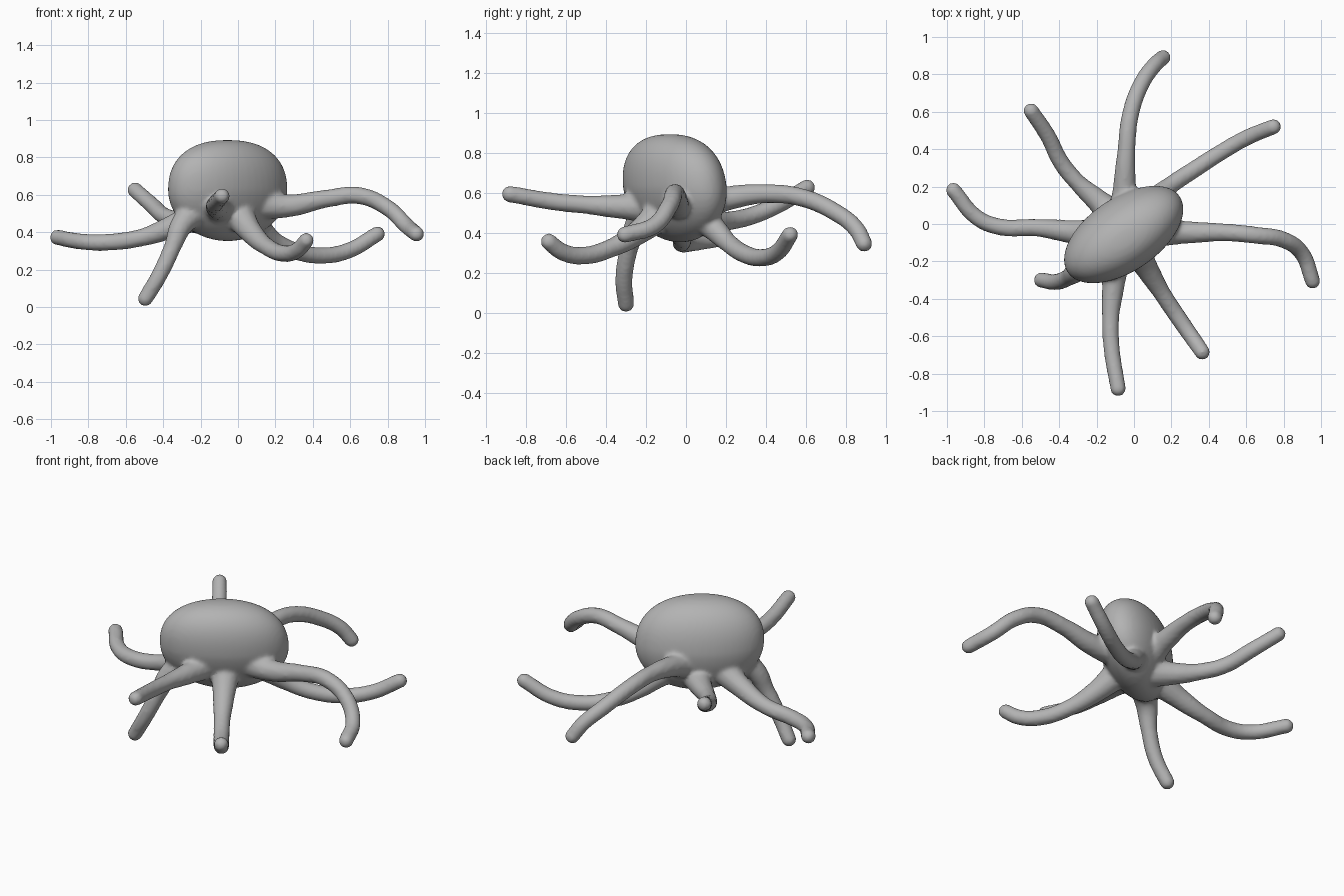
import bpy, bmesh, math
from mathutils import Matrix, Vector

if "Cube" in bpy.data.objects:
    bpy.data.objects.remove(bpy.data.objects["Cube"])

grey = bpy.data.materials.new("plain grey")
grey.diffuse_color = (0.45, 0.45, 0.45, 1)
grey.use_nodes = True
grey.node_tree.nodes["Principled BSDF"].inputs["Base Color"].default_value = grey.diffuse_color

# Centre lines of the eight arms, from inside the body to the tip
ARMS = {
    "back": [(-0.05, 0.08, 0.54), (-0.05, 0.2, 0.57), (-0.04, 0.4, 0.595), (-0.02, 0.58, 0.575),
             (0.04, 0.75, 0.5), (0.11, 0.85, 0.42), (0.155, 0.89, 0.345)],
    "back_right": [(0.05, 0.06, 0.49), (0.12, 0.14, 0.42), (0.2, 0.21, 0.35), (0.32, 0.29, 0.295),
                   (0.46, 0.38, 0.275), (0.6, 0.46, 0.305), (0.745, 0.52, 0.39)],
    "right": [(0.12, -0.04, 0.55), (0.26, -0.045, 0.54), (0.48, -0.045, 0.58), (0.65, -0.06, 0.595),
              (0.8, -0.085, 0.53), (0.9, -0.16, 0.435), (0.955, -0.305, 0.39)],
    "front_right": [(0.0, -0.12, 0.5), (0.07, -0.24, 0.4), (0.15, -0.37, 0.325),
                    (0.25, -0.52, 0.285), (0.32, -0.62, 0.305), (0.365, -0.685, 0.355)],
    "front": [(-0.1, -0.18, 0.53), (-0.11, -0.32, 0.53), (-0.125, -0.5, 0.54),
              (-0.12, -0.66, 0.555), (-0.085, -0.88, 0.593)],
    "front_left": [(-0.22, -0.18, 0.52), (-0.3, -0.245, 0.44), (-0.35, -0.285, 0.32),
                   (-0.42, -0.31, 0.17), (-0.495, -0.3, 0.045)],
    "left": [(-0.2, -0.06, 0.5), (-0.35, -0.04, 0.43), (-0.52, -0.02, 0.37), (-0.72, -0.015, 0.345),
             (-0.84, 0.035, 0.35), (-0.965, 0.18, 0.372)],
    "back_left": [(-0.1, 0.04, 0.46), (-0.2, 0.13, 0.45), (-0.3, 0.22, 0.46), (-0.39, 0.33, 0.485),
                  (-0.46, 0.47, 0.545), (-0.55, 0.605, 0.625)],
}
parts = []


def add_mesh(name, bm):
    me = bpy.data.meshes.new(name)
    bm.to_mesh(me)
    bm.free()
    ob = bpy.data.objects.new(name, me)
    bpy.context.collection.objects.link(ob)
    parts.append(ob)
    return ob


def add_arm(name, pts):
    """Tapering tube with a flared root and a rounded tip."""
    cu = bpy.data.curves.new(name, "CURVE")
    cu.dimensions = "3D"
    cu.bevel_depth = 1.0
    cu.bevel_resolution = 4
    cu.use_fill_caps = True
    cu.resolution_u = 10
    sp = cu.splines.new("BEZIER")
    sp.bezier_points.add(len(pts) - 1)
    last = len(pts) - 1
    for i, (bp, p) in enumerate(zip(sp.bezier_points, pts)):
        bp.co = p
        bp.handle_left_type = bp.handle_right_type = "AUTO"
        bp.radius = 0.085 if i == 0 else 0.062 if i == 1 else 0.051 - 0.009 * i / last
    ob = bpy.data.objects.new(name, cu)
    bpy.context.collection.objects.link(ob)
    parts.append(ob)
    bm = bmesh.new()
    bmesh.ops.create_icosphere(bm, subdivisions=3, radius=0.042,
                               matrix=Matrix.Translation(Vector(pts[-1])))
    add_mesh(name + "_tip", bm)


# Body: flattened oval, fuller at the top and pinched below, turned in plan
bm = bmesh.new()
bmesh.ops.create_uvsphere(bm, u_segments=48, v_segments=32, radius=1)
for v in bm.verts:
    x, y, z = v.co
    if z > 0:
        n = 2.35
        k = (math.hypot(x, y) ** n + z ** n) ** (-1 / n)
        x, y, z = x * k, y * k, z * k
    else:
        y *= 1 + 0.12 * z
    v.co = (x * 0.362, y * 0.195, z * 0.27)
bm.transform(Matrix.Rotation(math.radians(34), 4, "Z"))
for v in bm.verts:
    v.co += Vector((-0.055, -0.055 - 0.1 * v.co.z, 0.622))
body = add_mesh("octopus", bm)

for key, pts in ARMS.items():
    add_arm("arm_" + key, pts)

# Merge everything into one soft skin
bpy.ops.object.select_all(action="DESELECT")
for ob in parts:
    ob.select_set(True)
bpy.context.view_layer.objects.active = body
bpy.ops.object.convert(target="MESH")
bpy.ops.object.join()
skin = bpy.context.view_layer.objects.active
skin.name = "octopus"
remesh = skin.modifiers.new("skin", "REMESH")
remesh.mode = "VOXEL"
remesh.voxel_size = 0.012
soften = skin.modifiers.new("soften", "SMOOTH")
soften.factor = 0.5
soften.iterations = 6
bpy.ops.object.convert(target="MESH")
skin.data.materials.clear()
skin.data.materials.append(grey)
bpy.ops.object.shade_smooth()
